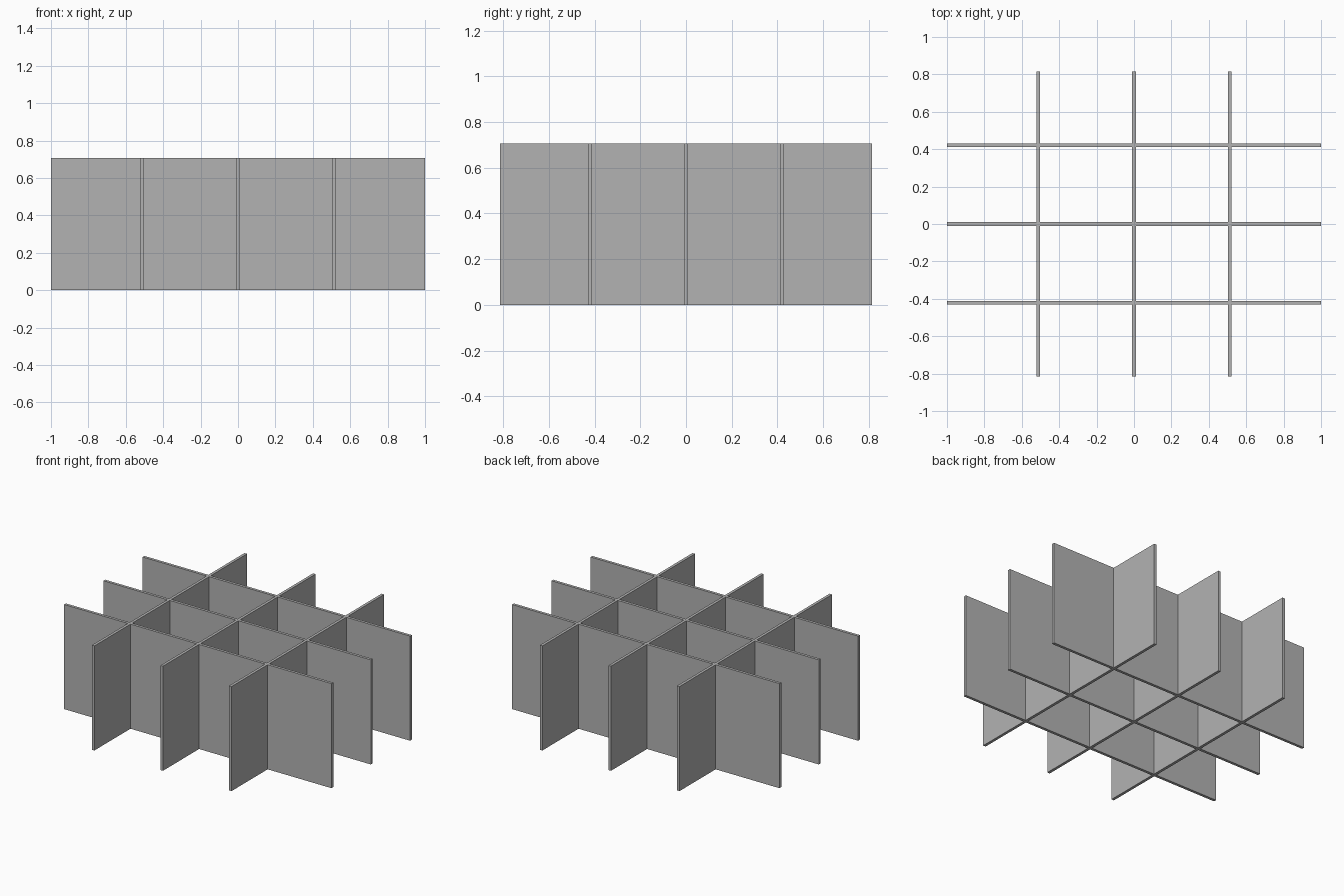
import bpy
import bmesh
from mathutils import Matrix
from math import pi

cube = bpy.data.objects.get("Cube")
if cube:
    bpy.data.objects.remove(cube, do_unlink=True)

HEIGHT = 0.707
THICK = 0.019
HALF_X, HALF_Y = 1.0, 0.815       # half lengths of the panels
STEP_X, STEP_Y = 0.513, 0.42      # spacing between panels

grey = bpy.data.materials.new("board_grey")
grey.use_nodes = True
colour = (0.45, 0.45, 0.45, 1)
grey.diffuse_color = colour
grey.node_tree.nodes["Principled BSDF"].inputs["Base Color"].default_value = colour


def slotted_panel(name, half_length, step, slots_on_top, matrix):
    """Board outline with three half-height slots, extruded to its thickness."""
    open_z, far_z = (HEIGHT, 0) if slots_on_top else (0, HEIGHT)
    t = THICK / 2
    outline = [(-half_length, far_z), (-half_length, open_z)]
    for x in (-step, 0, step):
        outline += [(x - t, open_z), (x - t, HEIGHT / 2),
                    (x + t, HEIGHT / 2), (x + t, open_z)]
    outline += [(half_length, open_z), (half_length, far_z)]

    bm = bmesh.new()
    face = bm.faces.new([bm.verts.new((x, -t, z)) for x, z in outline])
    extruded = bmesh.ops.extrude_face_region(bm, geom=[face])["geom"]
    verts = [g for g in extruded if isinstance(g, bmesh.types.BMVert)]
    bmesh.ops.translate(bm, verts=verts, vec=(0, THICK, 0))
    bmesh.ops.recalc_face_normals(bm, faces=bm.faces)
    bm.transform(matrix)
    mesh = bpy.data.meshes.new(name)
    bm.to_mesh(mesh)
    bm.free()
    mesh.materials.append(grey)
    bpy.context.collection.objects.link(bpy.data.objects.new(name, mesh))


# Long boards run side to side, slotted from above
for i, label in zip((-1, 0, 1), ("front", "middle", "back")):
    slotted_panel("long_divider_" + label, HALF_X, STEP_X, True,
                  Matrix.Translation((0, i * STEP_Y, 0)))

# Short boards run front to back, slotted from below
for i, label in zip((-1, 0, 1), ("right", "centre", "left")):
    slotted_panel("short_divider_" + label, HALF_Y, STEP_Y, False,
                  Matrix.Translation((i * STEP_X, 0, 0)) @ Matrix.Rotation(pi / 2, 4, "Z"))
